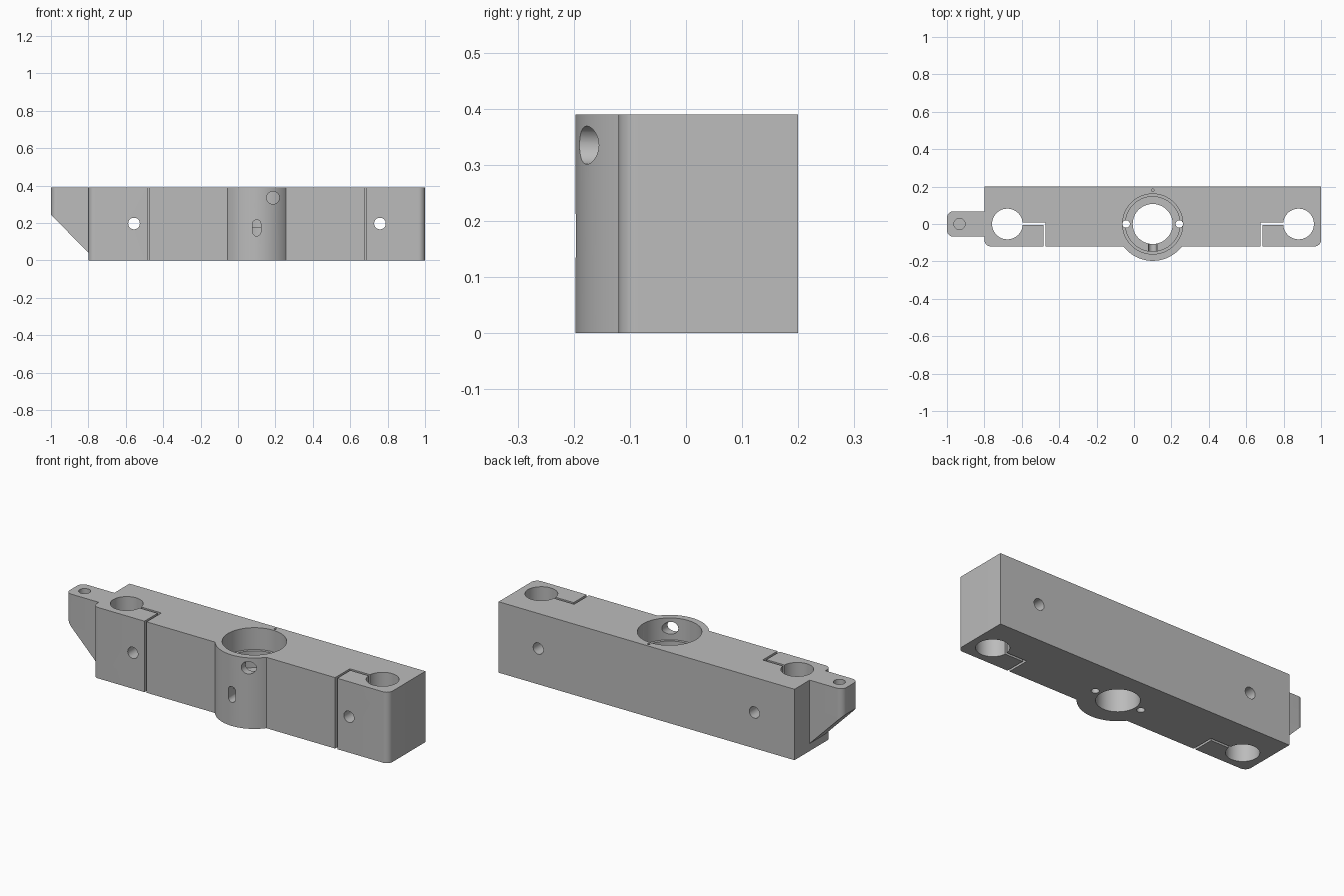
import bpy, bmesh
from math import sin, cos, radians, degrees, asin

if "Cube" in bpy.data.objects:
    bpy.data.objects.remove(bpy.data.objects["Cube"], do_unlink=True)

TOP = 0.39
FRONT, BACK = -0.12, 0.2
BORE_X = 0.1

grey = bpy.data.materials.new("machined grey")
grey.use_nodes = True
grey.diffuse_color = (0.5, 0.5, 0.5, 1)
grey.node_tree.nodes["Principled BSDF"].inputs["Base Color"].default_value = (0.5, 0.5, 0.5, 1)


def arc(cx, cy, r, start, end, steps=10):
    """Points along an arc, angles in degrees."""
    angles = [radians(start + (end - start) * i / steps) for i in range(steps + 1)]
    return [(cx + r * cos(a), cy + r * sin(a)) for a in angles]


def circle(cx, cy, r, steps=64):
    return arc(cx, cy, r, 0, 360, steps)[:-1]


def prism(name, outline, low, high, axis="z"):
    """Extrude a flat outline along z, or an x-z outline along y."""
    bm = bmesh.new()
    place = (lambda p, d: (p[0], p[1], d)) if axis == "z" else (lambda p, d: (p[0], d, p[1]))
    face = bm.faces.new([bm.verts.new(place(p, low)) for p in outline])
    made = bmesh.ops.extrude_face_region(bm, geom=[face])["geom"]
    step = place((0, 0), high - low)
    bmesh.ops.translate(bm, vec=step, verts=[v for v in made if isinstance(v, bmesh.types.BMVert)])
    bmesh.ops.recalc_face_normals(bm, faces=bm.faces)
    mesh = bpy.data.meshes.new(name)
    bm.to_mesh(mesh)
    bm.free()
    mesh.materials.append(grey)
    obj = bpy.data.objects.new(name, mesh)
    bpy.context.collection.objects.link(obj)
    return obj


def activate(obj):
    bpy.ops.object.select_all(action="DESELECT")
    obj.select_set(True)
    bpy.context.view_layer.objects.active = obj


def cut(target, *shape):
    """Subtract a prism from the target, then discard it."""
    cutter = prism("cutter", *shape)
    cutter.hide_render = True
    mod = target.modifiers.new("cut", "BOOLEAN")
    mod.operation, mod.solver, mod.object = "DIFFERENCE", "EXACT", cutter
    activate(target)
    bpy.ops.object.modifier_apply(modifier=mod.name)
    bpy.data.objects.remove(cutter, do_unlink=True)


# Main block with rounded front corners and the round boss in front
boss_r, corner = 0.197, 0.035
swing = degrees(asin(-FRONT / boss_r))
outline = [(1, BACK), (-0.8, BACK)]
outline += arc(-0.8 + corner, FRONT + corner, corner, 180, 270)
outline += arc(BORE_X, 0, boss_r, 180 + swing, 360 - swing, 40)
outline += arc(1 - corner, FRONT + corner, corner, 270, 360)
body = prism("clamp_block", outline, 0, TOP)

# Stepped central bore
cut(body, circle(BORE_X, 0, 0.107), -0.1, 0.5)
cut(body, circle(BORE_X, 0, 0.146), 0.177, 0.5)
cut(body, circle(BORE_X, 0, 0.161), 0.27, 0.5)

# Two small through holes beside the bore and a pin hole behind it
for side in (-1, 1):
    cut(body, circle(BORE_X + side * 0.142, 0, 0.02, 24), -0.1, 0.5)
cut(body, circle(BORE_X, 0.18, 0.007, 12), 0.25, 0.5)

# Round port and upright slot through the boss wall
cut(body, circle(0.187, 0.335, 0.034, 32), -0.3, 0, "y")
slot = arc(BORE_X, 0.195, 0.022, 0, 180) + arc(BORE_X, 0.152, 0.022, 180, 360)
cut(body, slot, -0.3, -0.05, "y")

# Rod clamps: rod hole, angled slit and cross screw hole
for rod_x, inward in ((-0.677, 1), (0.88, -1)):
    def along(d):
        return rod_x + inward * d
    cut(body, circle(rod_x, 0, 0.082), -0.1, 0.5)
    slit = [(along(0.05), 0.008), (along(0.205), 0.008), (along(0.205), -0.2),
            (along(0.192), -0.2), (along(0.192), -0.006), (along(0.05), -0.006)]
    cut(body, slit, -0.1, 0.5)
    cut(body, circle(along(0.121), 0.197, 0.031, 32), -0.3, 0.4, "y")

# End arm with rounded corners, sloped underside and blind hole
half = 0.068
arm_outline = [(-0.8, -half), (-0.8, half)]
arm_outline += arc(-1 + corner, half - corner, corner, 90, 180)
arm_outline += arc(-1 + corner, -half + corner, corner, 180, 270)
arm = prism("end_arm", arm_outline, 0, TOP)
cut(arm, [(-1.1, -0.1), (-0.66, -0.1), (-1.1, 0.345)], -0.2, 0.2, "y")
cut(arm, circle(-0.933, 0, 0.03, 32), 0.27, 0.5)

for obj in (body, arm):
    activate(obj)
    bpy.ops.object.shade_smooth_by_angle(angle=radians(30))
